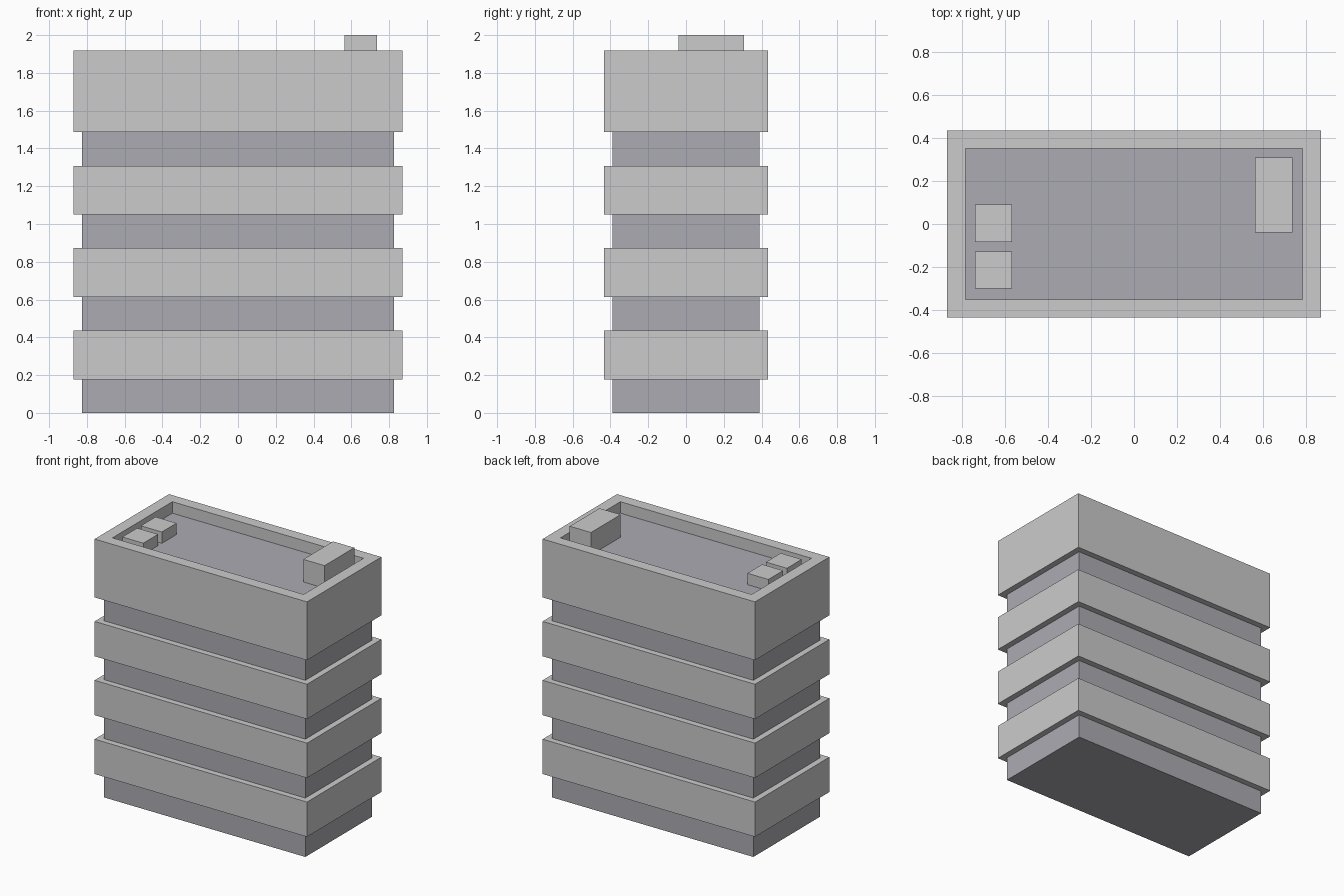
import bpy, bmesh
from mathutils import Vector

if "Cube" in bpy.data.objects:
    bpy.data.objects.remove(bpy.data.objects["Cube"])

dark = bpy.data.materials.new("dark_glass")
dark.diffuse_color = (0.41, 0.41, 0.45, 1)
dark.use_nodes = True
dark.node_tree.nodes["Principled BSDF"].inputs["Base Color"].default_value = dark.diffuse_color


def finish(name, bm, mat=None):
    bmesh.ops.recalc_face_normals(bm, faces=bm.faces)
    me = bpy.data.meshes.new(name)
    bm.to_mesh(me)
    bm.free()
    ob = bpy.data.objects.new(name, me)
    bpy.context.collection.objects.link(ob)
    if mat:
        me.materials.append(mat)
    return ob


def box(name, x, y, z, mat=None):
    """Box from (min, max) ranges on each axis."""
    bm = bmesh.new()
    bmesh.ops.create_cube(bm, size=1)
    lo, size = Vector((x[0], y[0], z[0])), Vector((x[1] - x[0], y[1] - y[0], z[1] - z[0]))
    for v in bm.verts:
        v.co = lo + Vector([(c + 0.5) * s for c, s in zip(v.co, size)])
    return finish(name, bm, mat)


def ring(name, outer, inner, z0, z1):
    """Rectangular hollow band: four wall segments around an open centre."""
    bm = bmesh.new()
    signs = [(-1, -1), (1, -1), (1, 1), (-1, 1)]
    loops = [[bm.verts.new((sx * h[0], sy * h[1], z)) for sx, sy in signs]
             for h, z in ((outer, z0), (outer, z1), (inner, z1), (inner, z0))]
    for a, b in zip(loops, loops[1:] + loops[:1]):
        for i in range(4):
            j = (i + 1) % 4
            bm.faces.new((a[i], a[j], b[j], b[i]))
    return finish(name, bm)


OUTER, INNER = (0.87, 0.435), (0.783, 0.35)
ROOF = 1.833

# Recessed dark core, its top is the roof deck
box("building_core", (-0.825, 0.825), (-0.39, 0.39), (0, ROOF), dark)

# Projecting floor bands, the last one rises to a parapet
for i in range(4):
    z0 = 0.178 + 0.436 * i
    if i < 3:
        ring(f"floor_band_{i + 1}", OUTER, INNER, z0, z0 + 0.258)
    else:
        ring("parapet_band", OUTER, INNER, z0, 1.918)

# Rooftop units
box("stair_housing", (0.563, 0.737), (-0.04, 0.308), (ROOF, 2.0))
for i, y0 in enumerate((-0.3, -0.083)):
    box(f"roof_vent_{i + 1}", (-0.738, -0.566), (y0, y0 + 0.173), (ROOF, 1.917))
